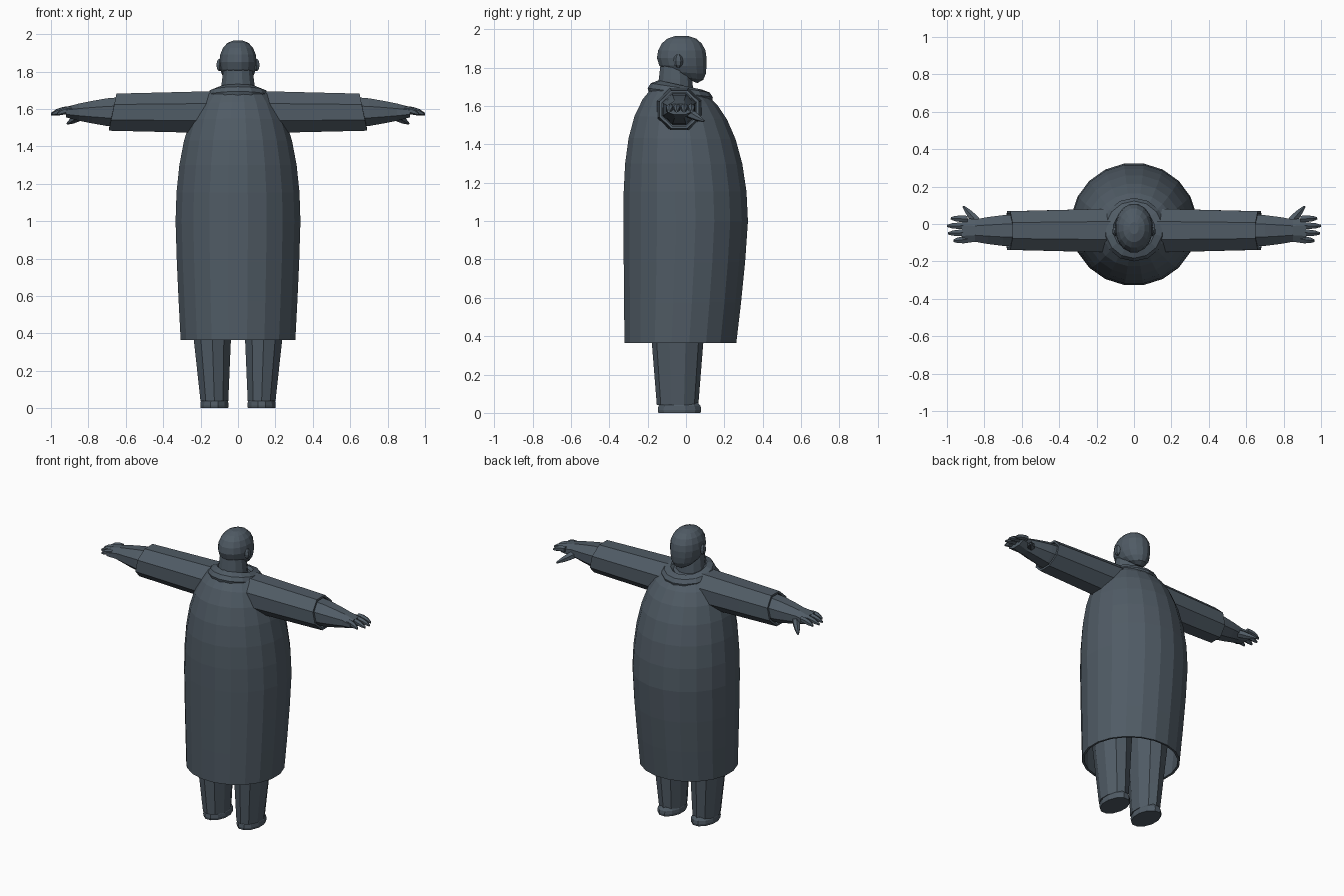
import bpy, bmesh, math
from mathutils import Vector

if "Cube" in bpy.data.objects:
    bpy.data.objects.remove(bpy.data.objects["Cube"])

slate = bpy.data.materials.new("dark slate")
slate.use_nodes = True
colour = (0.08, 0.105, 0.13, 1)
slate.diffuse_color = colour
slate.node_tree.nodes["Principled BSDF"].inputs["Base Color"].default_value = colour


def loft(name, rings, cap_start=True, mirror=False):
    """Skin a list of equal-length vertex rings."""
    bm = bmesh.new()
    rows = [[bm.verts.new(point) for point in ring] for ring in rings]
    for low, high in zip(rows, rows[1:]):
        for i in range(len(low)):
            bm.faces.new((low[i - 1], low[i], high[i], high[i - 1]))
    if cap_start:
        bm.faces.new(rows[0][::-1])
    bm.faces.new(rows[-1])
    bmesh.ops.recalc_face_normals(bm, faces=bm.faces)
    mesh = bpy.data.meshes.new(name)
    bm.to_mesh(mesh)
    bm.free()
    mesh.materials.append(slate)
    part = bpy.data.objects.new(name, mesh)
    bpy.context.collection.objects.link(part)
    if mirror:
        part.modifiers.new("Mirror", 'MIRROR')
    return part


def circle(sides):
    """Cosine and sine pairs around a polygon with a flat base."""
    angles = [math.tau * (i + 0.5) / sides for i in range(sides)]
    return [(math.cos(a), math.sin(a)) for a in angles]


def flat_ring(sides, z, rx, ry, cx=0, cy=0, tilt=0):
    """Horizontal ellipse; tilt lowers its +y side."""
    return [(cx + rx * c, cy + ry * s, z - tilt * s) for c, s in circle(sides)]


def arm_ring(x, ry, rz, slant=0):
    """Octagon across the arm; slant pushes its lower side outward."""
    k = 1 / math.cos(math.pi / 8)
    return [(x - slant * s * k, ry * c * k + ARM_Y, rz * s * k + ARM_Z)
            for c, s in circle(8)]


def tube(name, start, end, radii, drop=0):
    """Finger along a line that curls down towards its end, on both hands."""
    start, end = Vector(start), Vector(end)
    along = (end - start).normalized()
    across = along.cross(Vector((0, 0, 1))).normalized()
    up = across.cross(along)
    rings = []
    for i, radius in enumerate(radii):
        t = i / (len(radii) - 1)
        centre = start.lerp(end, t) - Vector((0, 0, drop * t * t))
        rings.append([centre + radius * (across * c + up * s) for c, s in circle(6)])
    loft(name, rings, mirror=True)


def swell(z, widest, taper, power, root):
    """Coat radius: widest at the waist, tapering to the hem and the shoulders."""
    if z < WAIST:
        return widest - taper * (WAIST - z) ** 1.3
    return widest * (1 - ((z - WAIST) / 0.72) ** power) ** root


WAIST = 1
ARM_Y, ARM_Z = -0.035, 1.583

# Long coat, open at the hem, with a fuller back and a rounded front
levels = [0.365 + 0.21 * i for i in range(3)]
levels += [WAIST + 0.69 * math.sin(math.pi / 2 * i / 7) for i in range(8)]
coat_rings = []
for z in levels:
    side = swell(z, 0.338, 0.05, 2, 0.33)
    back = swell(z, 0.33, 0.01, 3, 0.36)
    front = swell(z, 0.327, 0.11, 2, 0.5)
    lean = 0.025 * max(0, (z - WAIST) / 0.7) ** 4
    coat_rings.append(flat_ring(20, z, side, (front + back) / 2,
                                cy=(front - back) / 2, tilt=lean))
coat = loft("coat", coat_rings, cap_start=False)
coat.modifiers.new("Thickness", 'SOLIDIFY').thickness = 0.015

# Collar folded around the neck, lower at the throat
fold = [(1.64, 0.163), (1.67, 0.17), (1.695, 0.153), (1.71, 0.113), (1.68, 0.08)]
loft("collar", [flat_ring(14, z, r, r, cy=-0.03, tilt=0.024) for z, r in fold])

# Neck
loft("neck", [flat_ring(12, z, r, r, cy=-0.055) for z, r in
              [(1.64, 0.1), (1.74, 0.09), (1.82, 0.08)]])

# Head: a rounded egg whose lower half moves towards the chin
head_rings = []
for i in range(9):
    a = math.radians(-80 + 20 * i)
    r = math.cos(a) ** 0.8
    chin = max(0, -math.sin(a)) ** 2
    head_rings.append(flat_ring(16, 1.85 + 0.118 * math.sin(a), 0.102 * r, 0.132 * r,
                                cy=-0.022 + 0.05 * chin, tilt=0.015 * chin))
loft("head", head_rings)

# Ears
ear_rings = []
for i in range(5):
    a = math.radians(-70 + 35 * i)
    ear_rings.append(flat_ring(6, 1.835 + 0.035 * math.sin(a), 0.02 * math.cos(a),
                               0.026 * math.cos(a), cx=0.098, cy=-0.04))
loft("ear", ear_rings, mirror=True)

# Sleeves, with a slanted cuff turned back inside
sleeve_rings = []
for x in (0.1, 0.25, 0.45, 0.67):
    r = 0.12 - 0.025 * x
    sleeve_rings.append(arm_ring(x, r, r * 0.96, slant=0.03 * x))
for x in (0.67, 0.6):
    sleeve_rings.append(arm_ring(x, 0.09, 0.086, slant=0.02))
loft("sleeve", sleeve_rings, mirror=True)

# Forearm, wrist and palm
loft("forearm", [arm_ring(*row) for row in [
    (0.6, 0.088, 0.082), (0.7, 0.082, 0.074), (0.78, 0.072, 0.06),
    (0.85, 0.06, 0.046), (0.92, 0.07, 0.028)]], mirror=True)

# Four fingers and a thumb
for i, label in enumerate(("index", "middle", "ring", "little")):
    y = 0.03 - 0.04 * i
    tip = 1 - 0.012 * (i - 1.3) ** 2
    tube(label + "_finger", (0.89, y * 0.9, 1.595), (tip, y, 1.595),
         (0.019, 0.02, 0.019, 0.016, 0.007), drop=0.022)
tube("thumb", (0.83, 0, 1.572), (0.912, 0.094, 1.522), (0.026, 0.025, 0.018, 0.006))

# Trouser legs, tapering to the ankle
leg_rings = []
for z in (0.7, 0.37, 0.2, 0.04):
    r = 0.075 + 0.08 * z
    leg_rings.append(flat_ring(10, z, r, r + 0.03, cx=0.125 + 0.033 * z, cy=-0.044))
loft("leg", leg_rings, mirror=True)

# Shoes, with toes just ahead of the trousers
loft("shoe", [flat_ring(12, z, r, r * 1.5, cx=0.126, cy=-0.034) for z, r in
              [(0, 0.076), (0.015, 0.078), (0.035, 0.076), (0.055, 0.065)]], mirror=True)
